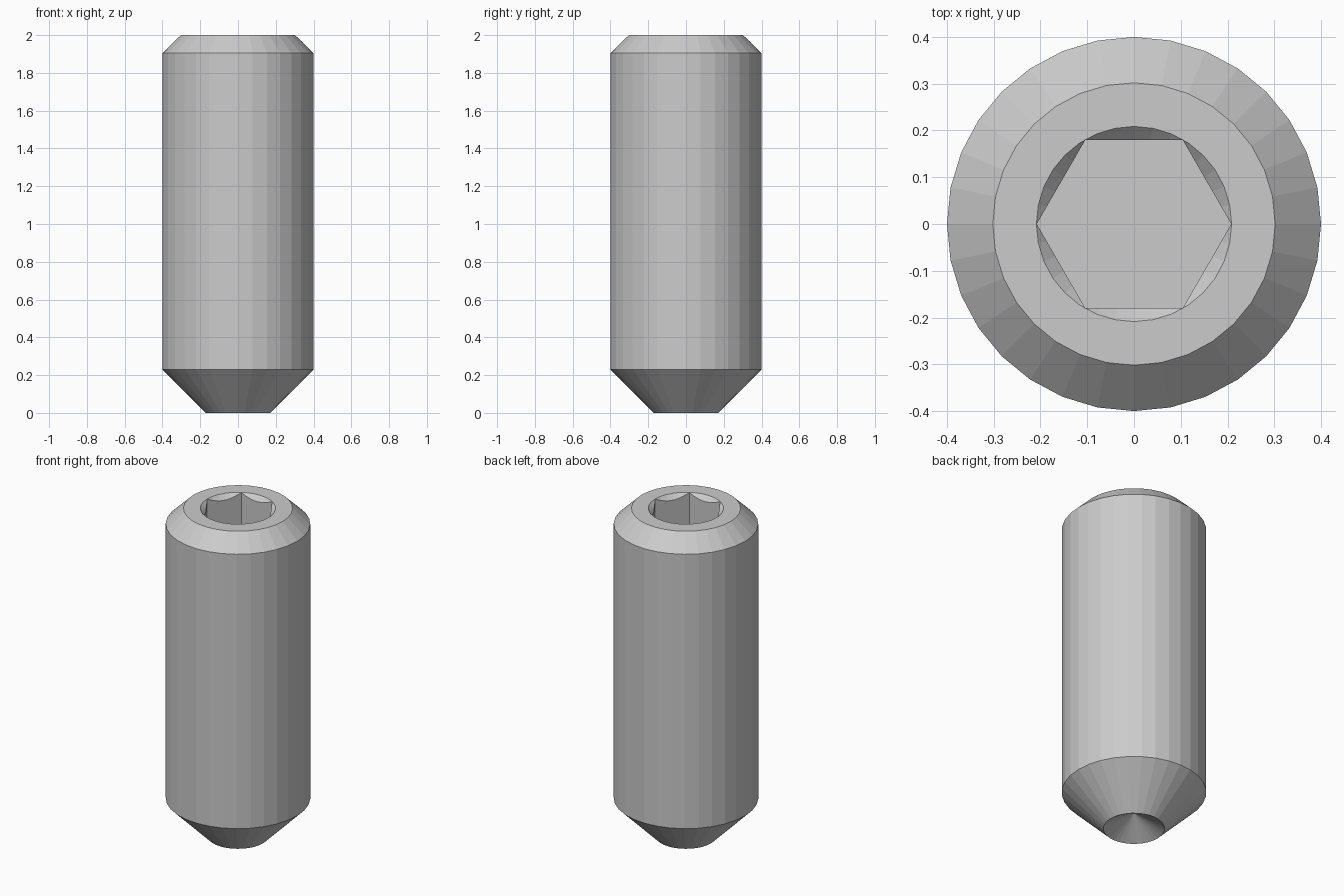
import bpy, bmesh, math

if "Cube" in bpy.data.objects:
    bpy.data.objects.remove(bpy.data.objects["Cube"])

SIDES = 32
HEIGHT = 2.0
HEX_R = 0.208          # socket corner radius
SOCKET_DEPTH = 0.68


def lathe(name, profile, sides):
    """Revolve (radius, z) points around z; radius 0 gives a single pole vertex."""
    bm = bmesh.new()
    rings = []
    for r, z in profile:
        count = sides if r > 0 else 1
        rings.append([bm.verts.new((r * math.cos(math.tau * i / sides),
                                    r * math.sin(math.tau * i / sides), z))
                      for i in range(count)])
    for a, b in zip(rings, rings[1:]):
        for i in range(sides):
            j = (i + 1) % sides
            quad = [a[i % len(a)], a[j % len(a)], b[j % len(b)], b[i % len(b)]]
            bm.faces.new(list(dict.fromkeys(quad)))
    for ring in (rings[0], rings[-1]):
        if len(ring) > 1:
            bm.faces.new(ring)
    bmesh.ops.recalc_face_normals(bm, faces=bm.faces)
    mesh = bpy.data.meshes.new(name)
    bm.to_mesh(mesh)
    bm.free()
    obj = bpy.data.objects.new(name, mesh)
    bpy.context.collection.objects.link(obj)
    return obj


def cut(target, cutter):
    cutter.hide_render = True
    mod = target.modifiers.new(cutter.name, 'BOOLEAN')
    mod.operation = 'DIFFERENCE'
    mod.solver = 'EXACT'
    mod.object = cutter
    bpy.context.view_layer.objects.active = target
    bpy.ops.object.modifier_apply(modifier=mod.name)
    bpy.data.objects.remove(cutter)


# Screw body: conical cup in the tip, tapered point, shank, chamfered top
body = lathe("set_screw_body", [(0, 0.098), (0.17, 0), (0.4, 0.23),
                                (0.4, 1.905), (0.302, HEIGHT)], SIDES)

# Hexagonal drive socket
cut(body, lathe("hex_cutter", [(HEX_R, HEIGHT - SOCKET_DEPTH),
                               (HEX_R, HEIGHT + 0.1)], 6))

# Countersink that scallops the socket walls
cut(body, lathe("countersink_cutter", [(HEX_R - 0.1, HEIGHT - 0.1),
                                       (HEX_R + 0.051, HEIGHT + 0.05)], SIDES))
